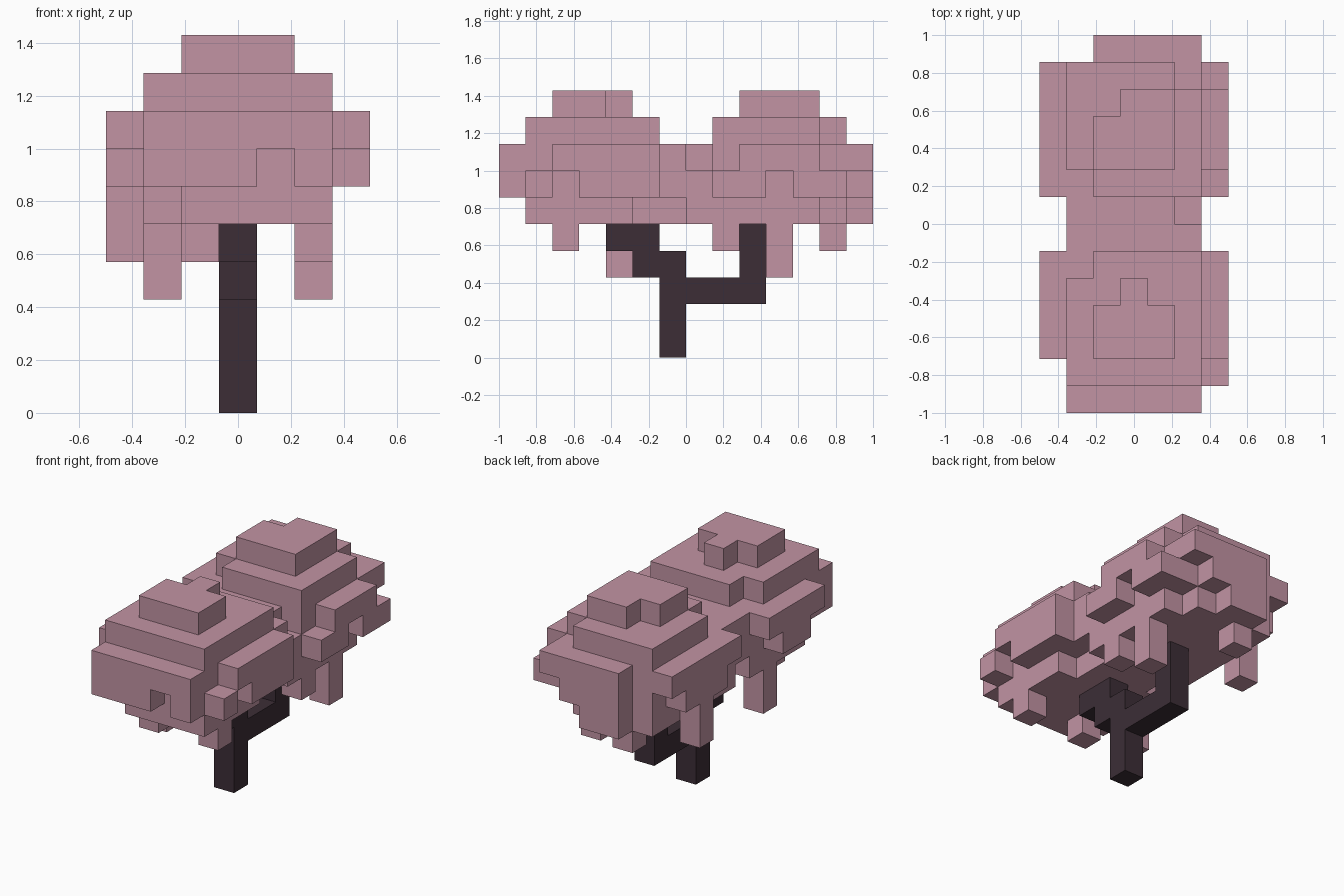
import bpy, bmesh
from mathutils import Vector

if "Cube" in bpy.data.objects:
    bpy.data.objects.remove(bpy.data.objects["Cube"], do_unlink=True)

U = 1 / 7  # edge length of one block


def material(name, color):
    m = bpy.data.materials.new(name)
    m.use_nodes = True
    m.diffuse_color = color
    m.node_tree.nodes["Principled BSDF"].inputs["Base Color"].default_value = color
    return m


def blocks(x, y, z):
    """Cells of a box given as inclusive (first, last) block ranges."""
    return {(i, j, k) for i in range(x[0], x[1] + 1)
            for j in range(y[0], y[1] + 1) for k in range(z[0], z[1] + 1)}


def build(name, cells, mat):
    """Skin a set of cells with only its outward faces, merged into flat panels."""
    bm = bmesh.new()
    for cell in cells:
        for axis in range(3):
            for side in (0, 1):
                near = list(cell)
                near[axis] += 2 * side - 1
                if tuple(near) in cells:
                    continue
                a, b = (axis + 1) % 3, (axis + 2) % 3
                ring = []
                for da, db in ((0, 0), (1, 0), (1, 1), (0, 1)):
                    p = Vector(cell)
                    p[axis] += side
                    p[a] += da
                    p[b] += db
                    ring.append(bm.verts.new(p * U - Vector((0.5, 1, 0))))
                bm.faces.new(ring if side else ring[::-1])
    bmesh.ops.remove_doubles(bm, verts=bm.verts[:], dist=U / 100)
    bmesh.ops.dissolve_limit(bm, angle_limit=0.01, verts=bm.verts[:], edges=bm.edges[:])
    mesh = bpy.data.meshes.new(name)
    bm.to_mesh(mesh)
    bm.free()
    mesh.materials.append(mat)
    obj = bpy.data.objects.new(name, mesh)
    bpy.context.collection.objects.link(obj)
    return obj


pink = material("blossom pink", (0.54, 0.295, 0.37, 1))
bark = material("dark bark", (0.045, 0.027, 0.037, 1))

# Trunk with a long back branch and a stepped front branch
trunk = blocks((3, 3), (6, 6), (0, 3))
trunk |= blocks((3, 3), (6, 9), (2, 2)) | blocks((3, 3), (9, 9), (2, 4))
trunk |= blocks((3, 3), (5, 5), (3, 4)) | blocks((3, 3), (4, 4), (4, 4))
build("trunk", trunk, bark)

# Crown: main slab joining both clumps
crown = blocks((1, 5), (0, 12), (7, 7)) | blocks((1, 5), (1, 12), (6, 6))
crown -= {(5, 7, 7)}

# Front and back overhangs
crown |= blocks((1, 5), (0, 0), (6, 6)) - {(4, 0, 6)}
for step in range(3):
    crown |= blocks((2, 3 + step), (13, 13), (5 + step, 5 + step))

# Side ledges, upper and lower row
for i, k, runs in ((0, 7, ((2, 5), (8, 12))),
                   (0, 6, ((3, 4), (9, 11))),
                   (6, 7, ((2, 5), (9, 11))),
                   (6, 6, ((1, 1), (3, 5), (8, 9), (11, 12)))):
    for run in runs:
        crown |= blocks((i, i), run, (k, k))

# Underside layer
for x, y in (((2, 5), (1, 1)), ((1, 5), (2, 4)), ((1, 4), (5, 5)), ((2, 4), (6, 6)),
             ((1, 5), (7, 11)), ((1, 4), (12, 12))):
    crown |= blocks(x, y, (5, 5))

# Upper tiers of each clump
crown |= blocks((1, 5), (1, 5), (8, 8)) - {(1, 5, 8)}
crown |= blocks((1, 5), (8, 12), (8, 8)) - {(1, 8, 8), (5, 12, 8)}
crown |= blocks((2, 4), (2, 3), (9, 9)) | {(3, 4, 9)}
crown |= blocks((2, 4), (9, 11), (9, 9)) - {(2, 11, 9)}

# Hanging blossom drops
for i, j, low in ((1, 4, 3), (5, 10, 3), (0, 10, 4), (5, 2, 4),
                  (2, 2, 4), (5, 8, 4), (2, 12, 4)):
    crown |= blocks((i, i), (j, j), (low, 5))
build("blossom_crown", crown, pink)
